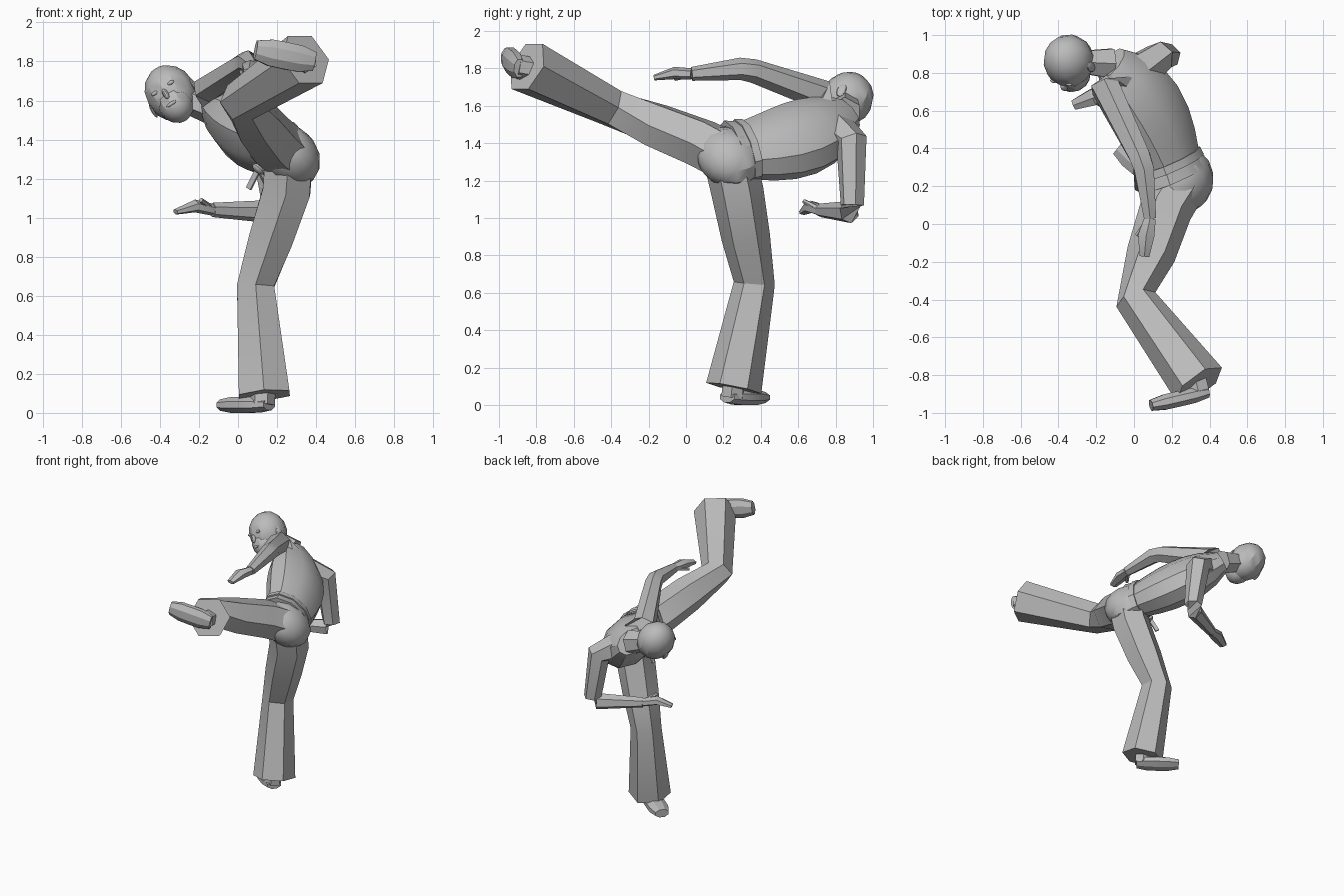
import bpy, bmesh, math
from mathutils import Vector, Matrix

cube = bpy.data.objects.get("Cube")
if cube:
    bpy.data.objects.remove(cube)

grey = bpy.data.materials.new("plain_grey")
grey.use_nodes = True
colour = (0.5, 0.5, 0.5, 1)
grey.diffuse_color = colour
grey.node_tree.nodes["Principled BSDF"].inputs["Base Color"].default_value = colour

# Main joints and body directions
UP = Vector((0, 0, 1))
FORWARD = Vector((0, -1, 0))
SHOULDERS = Vector((-0.6, -0.4, 0.7)).normalized()
BACK = Vector((0.6, 0.2, 0.7)).normalized()
WAIST = Vector((0.2, 0.33, 1.36))
NAPE = Vector((-0.12, 0.85, 1.56))
HEAD = Vector((-0.34, 0.86, 1.63))
SPINE = (NAPE - WAIST).normalized()
SEAT = WAIST - SPINE * 0.12
made = []


def frame(origin, axis, hint):
    """Matrix at origin with z along axis and x leaning towards hint."""
    z = axis.normalized()
    x = (hint - z * hint.dot(z)).normalized()
    matrix = Matrix((x, z.cross(x), z)).transposed().to_4x4()
    matrix.translation = origin
    return matrix


def finish(name, bm):
    bmesh.ops.recalc_face_normals(bm, faces=bm.faces)
    mesh = bpy.data.meshes.new(name)
    bm.to_mesh(mesh)
    bm.free()
    mesh.materials.append(grey)
    obj = bpy.data.objects.new(name, mesh)
    bpy.context.collection.objects.link(obj)
    made.append(obj)


def loft(name, sections, hint, sides=6, phase=0):
    """Skin (centre, radius along hint, radius across) sections."""
    bm = bmesh.new()
    centres = [section[0] for section in sections]
    rings = []
    for i, (centre, along, across) in enumerate(sections):
        ahead = centres[min(i + 1, len(centres) - 1)]
        behind = centres[max(i - 1, 0)]
        matrix = frame(centre, ahead - behind, hint)
        ring = []
        for k in range(sides):
            angle = math.tau * (k + phase) / sides
            point = Vector((along * math.cos(angle), across * math.sin(angle), 0))
            ring.append(bm.verts.new(matrix @ point))
        rings.append(ring)
    for low, high in zip(rings, rings[1:]):
        for k in range(sides):
            j = (k + 1) % sides
            bm.faces.new((low[k], low[j], high[j], high[k]))
    bm.faces.new(rings[0])
    bm.faces.new(rings[-1])
    finish(name, bm)


def limb(name, points, radii, hint, phase=0):
    sections = [(Vector(point), radius, radius) for point, radius in zip(points, radii)]
    loft(name, sections, hint, phase=phase)


def ball(name, matrix, place, size):
    bm = bmesh.new()
    bmesh.ops.create_uvsphere(bm, u_segments=12, v_segments=8, radius=1)
    bm.transform(matrix @ Matrix.Translation(place) @ Matrix.Diagonal((*size, 1)))
    finish(name, bm)


# Torso: the spine bows a little and the chest swells, then rounds off at the nape
def spine(f):
    return WAIST.lerp(NAPE, f) - SHOULDERS * 0.05 * math.sin(math.pi * f)


def trunk(name, start, end, steps=1, scale=1.0):
    sections = []
    for i in range(steps + 1):
        f = start + (end - start) * i / steps
        width = scale * (0.18 + 0.05 * abs(math.sin(math.pi * f)) - 0.07 * max(f, 0) ** 6)
        sections.append((spine(f), width, width * 0.72))
    loft(name, sections, SHOULDERS, sides=10)


trunk("jacket_torso", 0, 1, steps=6)
trunk("jacket_hem", -0.14, 0)
trunk("belt", -0.05, 0.02, scale=1.06)
ball("hips", frame(SEAT, SPINE, SHOULDERS), (0, 0, 0), (0.19, 0.145, 0.17))
limb("neck", [NAPE, HEAD], [0.09, 0.06], UP)

# Belt knot with two hanging ends
knot = WAIST - BACK * 0.15
ball("belt_knot", frame(knot, BACK, SHOULDERS), (0, 0, 0), (0.04, 0.03, 0.02))
for name, drop in (("upper_belt_end", -0.05), ("lower_belt_end", 0.05)):
    tip = knot + Vector((drop, 0.03, -0.1))
    loft(name, [(knot, 0.01, 0.02), (tip, 0.01, 0.02)], BACK, sides=4, phase=0.5)


# Flared trouser legs growing out of the seat, cut square at the end
def trouser_leg(name, hip, knee, hem, hint, phase):
    hip, knee = Vector(hip), Vector(knee)
    limb(name, [SEAT, hip, hip.lerp(knee, 0.5), knee, hem],
         [0.14, 0.14, 0.13, 0.11, 0.15], hint, phase)


trouser_leg("standing_trouser_leg", (0.25, 0.275, 1.14), (0.09, 0.365, 0.65),
            (0.135, 0.255, 0.09), FORWARD, 0)
trouser_leg("kicking_trouser_leg", (0.17, 0.08, 1.4), (0.01, -0.4, 1.59),
            (0.345, -0.85, 1.81), UP, 0.5)


# Feet: a slab with rounded heel and toe, plus an ankle inside the hem
def foot(name, heel, toe, ankle, across):
    heel, toe = Vector(heel), Vector(toe)
    sections = []
    for i in range(5):
        f = i / 4
        fullness = 1 - 0.3 * (2 * f - 1) ** 4
        sections.append((heel.lerp(toe, f), 0.075 * fullness, 0.045 * fullness))
    loft(name, sections, across, sides=8, phase=0.5)
    limb(name + "_ankle", [heel.lerp(toe, 0.15), ankle], [0.065, 0.065], across)


foot("standing_foot", (0.16, 0.22, 0.043), (-0.08, 0.41, 0.04), (0.13, 0.26, 0.15),
     Vector((0.6, 0.8, 0)))
foot("kicking_foot", (0.39, -0.89, 1.8), (0.09, -0.96, 1.86), (0.32, -0.8, 1.79), UP)


# Arms: sleeve from the chest with a squared elbow, bent hand and thumb
def arm(side, shoulder, elbow, wrist, knuckle, tip, thumb, flat):
    shoulder, elbow, wrist, knuckle = map(Vector, (shoulder, elbow, wrist, knuckle))
    limb(side + "_sleeve", [spine(0.8), shoulder, elbow.lerp(shoulder, 0.1),
                            elbow.lerp(wrist, 0.1), wrist], [0.12, 0.085, 0.064, 0.06, 0.037], flat)
    loft(side + "_hand", [(wrist, 0.03, 0.035), (knuckle, 0.033, 0.05),
                          (Vector(tip), 0.015, 0.03)], flat)
    limb(side + "_thumb", [wrist, knuckle + Vector(thumb)], [0.02, 0.012], flat)


arm("reaching", (-0.15, 0.72, 1.66), (0.05, 0.32, 1.8), (0.085, 0.03, 1.77),
    (0.065, -0.06, 1.775), (0.055, -0.17, 1.75), (-0.05, 0, -0.03), UP)
arm("hanging", (0.135, 0.885, 1.41), (0.19, 0.89, 1.03), (-0.13, 0.72, 1.04),
    (-0.22, 0.67, 1.06), (-0.32, 0.63, 1.03), (0.03, -0.04, 0.03), BACK)

# Head tilted over the shoulder, with jaw and face parts
skull = frame(HEAD, Vector((-0.4, 0.3, 0.7)), Vector((-0.3, -0.8, 0.2)))
ball("head", skull, (0, 0, 0.01), (0.14, 0.13, 0.15))
ball("jaw", skull, (0.04, 0, -0.07), (0.1, 0.09, 0.1))
ball("nose", skull, (0.135, 0, -0.03), (0.02, 0.015, 0.03))
ball("mouth", skull, (0.13, 0, -0.09), (0.01, 0.03, 0.01))
for side, sign in (("left", 1), ("right", -1)):
    ball(side + "_eye", skull, (0.125, sign * 0.05, 0.01), (0.01, 0.02, 0.01))
    ball(side + "_ear", skull, (0, sign * 0.125, -0.02), (0.025, 0.01, 0.04))

# Soft shading on gentle bends, crisp facets elsewhere
bpy.ops.object.select_all(action="DESELECT")
for obj in made:
    obj.select_set(True)
bpy.context.view_layer.objects.active = made[0]
bpy.ops.object.shade_smooth_by_angle(angle=math.radians(30))
